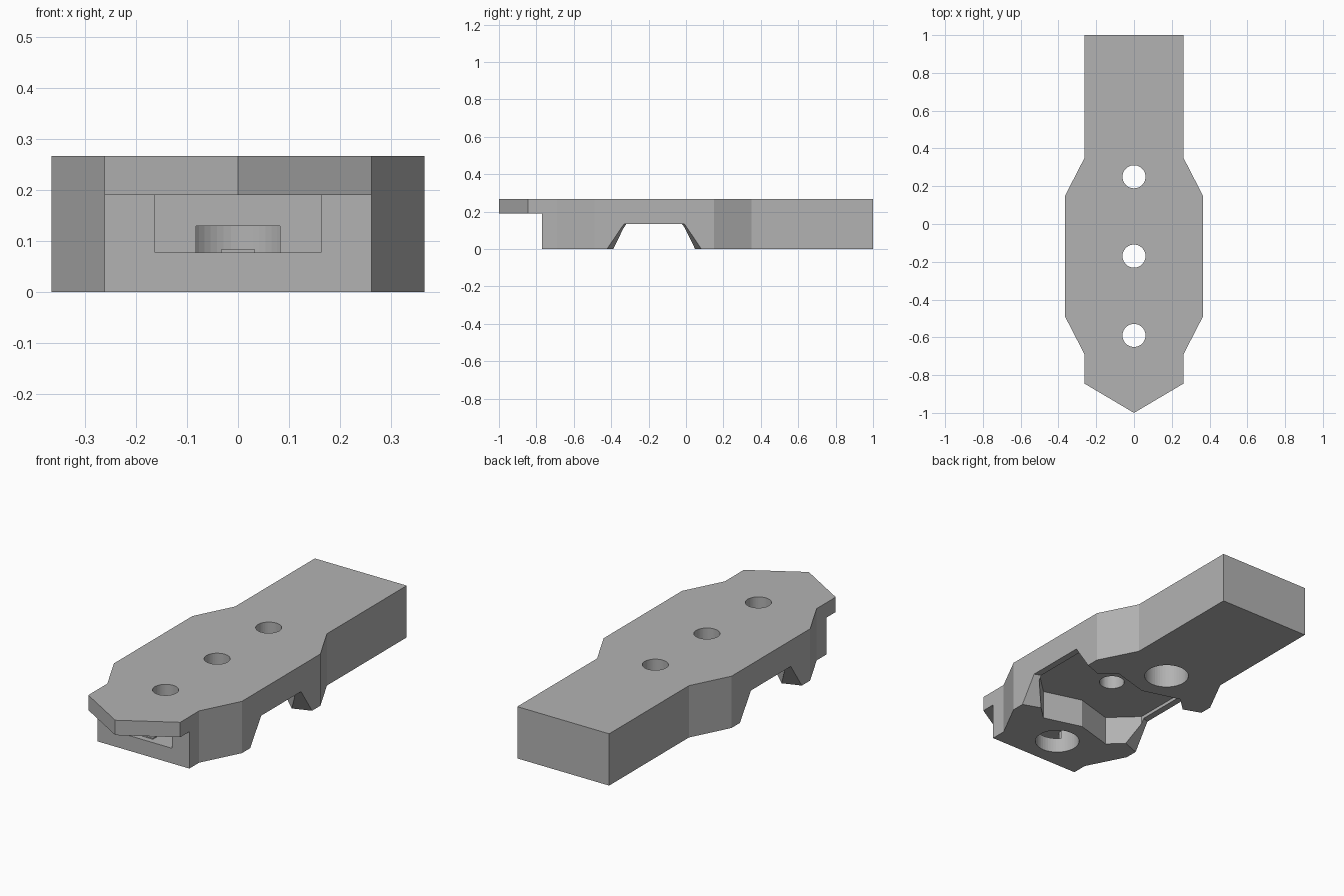
import bpy
import bmesh
import math

cube = bpy.data.objects.get("Cube")
if cube:
    bpy.data.objects.remove(cube, do_unlink=True)

grey = bpy.data.materials.new("plain_grey")
grey.use_nodes = True
GREY = (0.45, 0.45, 0.45, 1)
grey.diffuse_color = GREY
grey.node_tree.nodes["Principled BSDF"].inputs["Base Color"].default_value = GREY


def make_object(name, bm):
    bmesh.ops.recalc_face_normals(bm, faces=bm.faces)
    mesh = bpy.data.meshes.new(name)
    bm.to_mesh(mesh)
    bm.free()
    mesh.materials.append(grey)
    ob = bpy.data.objects.new(name, mesh)
    bpy.context.collection.objects.link(ob)
    return ob


def prism(name, outline, z0, z1):
    """Extrude an xy outline from z0 to z1."""
    bm = bmesh.new()
    face = bm.faces.new([bm.verts.new((x, y, z0)) for x, y in outline])
    result = bmesh.ops.extrude_face_region(bm, geom=[face])
    top = [v for v in result["geom"] if isinstance(v, bmesh.types.BMVert)]
    bmesh.ops.translate(bm, verts=top, vec=(0, 0, z1 - z0))
    return make_object(name, bm)


def box(name, x, y0, y1, z0, z1):
    return prism(name, [(-x, y0), (x, y0), (x, y1), (-x, y1)], z0, z1)


def cylinder(name, y, radius, z0, z1, sides=48):
    ring = [math.tau * i / sides for i in range(sides)]
    return prism(name, [(radius * math.cos(a), y + radius * math.sin(a)) for a in ring], z0, z1)


def cut(target, cutter):
    cutter.hide_render = True
    mod = target.modifiers.new("cut", "BOOLEAN")
    mod.operation = "DIFFERENCE"
    mod.solver = "EXACT"
    mod.object = cutter
    bpy.context.view_layer.objects.active = target
    bpy.ops.object.modifier_apply(modifier=mod.name)
    bpy.data.objects.remove(cutter, do_unlink=True)


TOP = 0.267
MID = -0.17       # centre of the underside recess
HOLE_GAP = 0.42

# Main block: mirrored outline with a pointed front
half = [(0.262, -0.845), (0.262, -0.69), (0.365, -0.49),
        (0.365, 0.15), (0.262, 0.35), (0.262, 1)]
outline = [(0, -1)] + half + [(-x, y) for x, y in reversed(half)]
body = prism("body", outline, 0, TOP)

# Step below the front lip, and the slot behind it
cut(body, box("lip_step", 0.5, -1.2, -0.77, -0.1, 0.19))
cut(body, box("front_slot", 0.163, -0.9, -0.66, 0.078, 0.19))

# Underside recess with pointed inner walls
quarter = [(0, 0.23), (0.2, 0.287), (0.33, 0.165)]
rear = [(x, MID + y) for x, y in quarter]
front = [(x, MID - y) for x, y in reversed(quarter)]
right = rear + front
left = [(-x, y) for x, y in reversed(right[1:-1])]
cut(body, prism("recess", right + left, -0.05, 0.15))

# Flared side openings of the recess
for side in (-1, 1):
    bm = bmesh.new()
    for x, low, high in ((0.25, 0.21, 0.12), (0.4, 0.265, 0.175)):
        for z, reach in ((-0.05, low + 0.034), (0.133, high)):
            for s in (-1, 1):
                bm.verts.new((side * x, MID + s * reach, z))
    bmesh.ops.convex_hull(bm, input=bm.verts)
    cut(body, make_object("side_opening", bm))

# Screw holes, with wide counterbores under the outer two
for i in (-1, 0, 1):
    y = MID + i * HOLE_GAP
    cut(body, cylinder("screw_hole", y, 0.061, -0.1, 0.4))
    if i:
        cut(body, cylinder("counterbore", y, 0.108, -0.1, 0.13))

# Low catch on the slot floor
box("slot_catch", 0.033, -0.74, -0.71, 0.07, 0.084)
